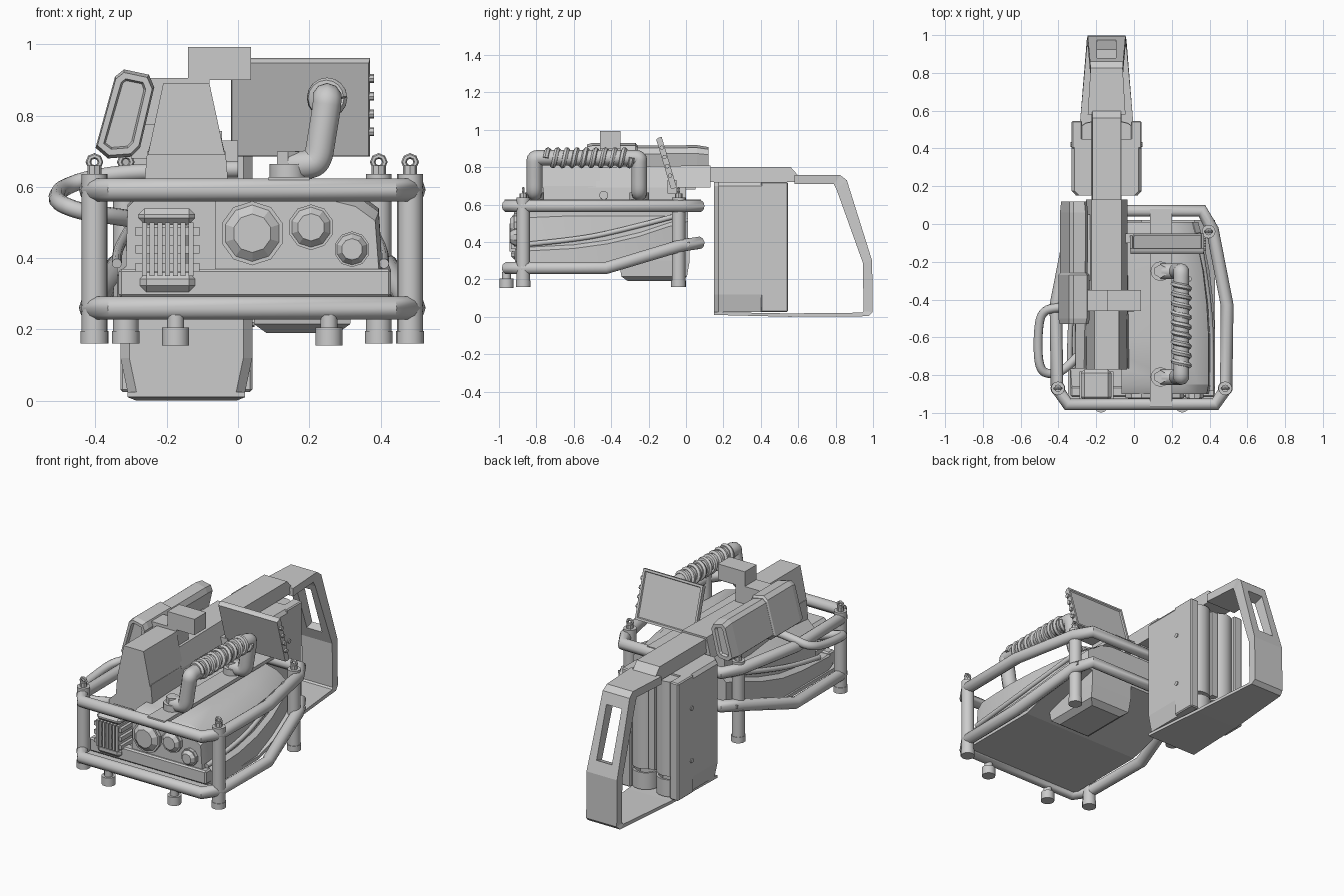
import bpy, bmesh
from math import sin, cos, pi, radians
from mathutils import Vector, Matrix

if "Cube" in bpy.data.objects:
    bpy.data.objects.remove(bpy.data.objects["Cube"])

def select(ob, smooth=0):
    bpy.ops.object.select_all(action='DESELECT')
    bpy.context.view_layer.objects.active = ob
    ob.select_set(True)
    if smooth:
        bpy.ops.object.shade_smooth_by_angle(angle=radians(smooth))
    return ob

def link(name, data, smooth=0):
    ob = bpy.data.objects.new(name, data)
    bpy.context.collection.objects.link(ob)
    return select(ob, smooth)

def finish(name, bm, smooth=0):
    bmesh.ops.recalc_face_normals(bm, faces=bm.faces)
    me = bpy.data.meshes.new(name)
    bm.to_mesh(me)
    return link(name, me, smooth)

def loft(name, rings, smooth=0, inset=0, depth=0, closed=False):
    """Skin a list of equal rings; optionally recess the last end cap."""
    bm = bmesh.new()
    vs = [[bm.verts.new(p) for p in r] for r in rings]
    n = len(vs[0])
    for a, b in list(zip(vs, vs[1:])) + ([(vs[-1], vs[0])] if closed else []):
        for i in range(n):
            bm.faces.new((a[i], a[(i + 1) % n], b[(i + 1) % n], b[i]))
    caps = [] if closed else [bm.faces.new(vs[0]), bm.faces.new(vs[-1])]
    bmesh.ops.recalc_face_normals(bm, faces=bm.faces)
    if inset:
        bmesh.ops.inset_region(bm, faces=caps[1:], thickness=inset, depth=0)
        bmesh.ops.inset_region(bm, faces=caps[1:], thickness=inset * .3, depth=-depth)
    return finish(name, bm, smooth)

def box(name, x0, x1, y0, y1, z0, z1, bevel=0):
    bm = bmesh.new()
    m = Matrix.Translation(((x0 + x1) / 2, (y0 + y1) / 2, (z0 + z1) / 2))
    bmesh.ops.create_cube(bm, size=1, matrix=m @ Matrix.Diagonal((x1 - x0, y1 - y0, z1 - z0, 1)))
    if bevel:
        bmesh.ops.bevel(bm, geom=bm.edges[:], offset=bevel, segments=1, affect='EDGES')
    return finish(name, bm)

def cyl(name, a, b, r, n=16, r2=None, smooth=40):
    a, b = Vector(a), Vector(b)
    m = Matrix.Translation((a + b) / 2) @ (b - a).to_track_quat('Z', 'Y').to_matrix().to_4x4()
    bm = bmesh.new()
    bmesh.ops.create_cone(bm, cap_ends=True, segments=n, radius1=r, radius2=r2 or r, depth=(b - a).length, matrix=m)
    return finish(name, bm, smooth)

def tube(name, pts, r, cyclic=False, res=3, curved=False):
    cu = bpy.data.curves.new(name, 'CURVE')
    cu.dimensions = '3D'
    cu.bevel_depth, cu.bevel_resolution, cu.use_fill_caps = r, res, True
    s = cu.splines.new('NURBS' if curved else 'POLY')
    s.points.add(len(pts) - 1)
    for p, c in zip(s.points, pts):
        p.co = (*c, 1)
    s.order_u, s.use_endpoint_u, s.resolution_u, s.use_cyclic_u = 3, True, 5, cyclic
    link(name, cu)
    bpy.ops.object.convert(target='MESH')
    return select(bpy.context.object, 50)

def carve(ob, cutter):
    cutter.hide_render = True
    mod = select(ob).modifiers.new("carve", 'BOOLEAN')
    mod.operation, mod.object, mod.solver = 'DIFFERENCE', cutter, 'EXACT'
    bpy.ops.object.modifier_apply(modifier="carve")
    bpy.data.objects.remove(cutter)

# Roll cage: two rails, posts, rubber feet and eye bolts
CX = .04
half = [(.39, -.955), (.448, -.87), (.453, -.43), (.375, -.03), (.32, .07)]
loop = half + [(-x, y) for x, y in reversed(half)]
tube("cage_top_rail", [(CX + x, y, .592) for x, y in loop], .034, True)
low_z = lambda y: .26 if y < -.42 else min(.395, .26 + (y + .43) * .3)
tube("cage_lower_rail", [(CX + x, y, low_z(y)) for x, y in loop], .034, True)
for s in (-1, 1):
    for hx, y in ((.443, -.87), (.355, -.04)):
        x = CX + s * hx
        cyl("cage_post", (x, y, .19), (x, y, .637), .036)
        cyl("cage_foot", (x, y, .16), (x, y, .195), .039)
        cyl("bolt_base", (x, y, .637), (x, y, .66), .02, 8)
        bpy.ops.mesh.primitive_torus_add(location=(x, y, .67), rotation=(pi / 2, 0, 0), major_radius=.017,
                                         minor_radius=.008, major_segments=8, minor_segments=6)
        bpy.context.object.name = "eye_bolt"
    x = CX + s * .215
    cyl("front_foot", (x, -.96, .155), (x, -.96, .205), .038)
    cyl("front_foot_cone", (x, -.96, .205), (x, -.96, .24), .024, 12)

# Main housing: sections along y with a sweeping shoulder, bay cut out for the filter
rings = []
for y, xl, xr, zb, sh, zt in ((-.9, -.33, .42, .285, .37, .565), (-.85, -.34, .43, .275, .372, .59),
                              (-.6, -.34, .43, .27, .385, .6), (-.42, -.34, .42, .27, .41, .6),
                              (-.25, -.32, .4, .32, .45, .6), (-.1, -.29, .37, .365, .5, .6), (.01, -.27, .34, .395, .53, .59)):
    rings.append([(x, y, z) for x, z in (
        (xl, zb), (xr, zb), (xr, sh - .02), (xr - .025, sh), (xr - .035, zt - .06), (xr - .09, zt - .02), (xr - .17, zt),
        (xl + .08, zt), (xl + .03, zt - .05), (xl + .025, sh), (xl, sh - .02))])
carve(loft("engine_housing", rings, 25), box("bay_cutter", -.5, -.065, -1, -.765, .36, .8))
for s, x, y in ((1, .4, -.88), (-1, -.33, -.76)):
    tube("housing_seam", [(x + .01 * s, y, .385), (x + .012 * s, -.6, .41), (x - .01 * s, -.35, .46),
                          (x - .06 * s, -.05, .54)], .014, curved=True)
box("front_skirt", -.335, .43, -.915, -.86, .29, .37, .008)
box("housing_strap", .085, .2, -.97, .08, .608, .628)
loft("bottom_plate", [[(-.35, y, z), (.43, y, z), (.43, y, z + .02), (-.35, y, z + .02)]
                      for y, z in ((-.93, .255), (-.42, .255), (.02, .38))])
loft("sump", [[(.18 + i * a, -.17 + j * b, z) for i, j in ((-1, -1), (1, -1), (1, 1), (-1, 1))]
              for z, a, b in ((.19, .1, .14), (.215, .135, .175), (.3, .14, .19), (.42, .14, .19))])
# Faceted caps on the front face
for x, z, r in ((.04, .47, .09), (.205, .487, .064), (.32, .425, .05)):
    cyl("cap_rim", (x, -.88, z), (x, -.92, z), r, 10, smooth=0)
    cyl("cap_dome", (x, -.92, z), (x, -.94, z), r * .88, 10, r * .6, smooth=0)
# Ribbed air filter in the bay
box("filter_core", -.265, -.13, -.92, -.77, .35, .5, .02)
box("filter_top", -.28, -.12, -.935, -.77, .495, .54, .018)
box("filter_bottom", -.275, -.12, -.935, -.77, .305, .36, .018)
for i in range(7):
    x = -.263 + i * .0218
    box("filter_fin", x - .007, x + .007, -.945, -.78, .35, .5)
for z in (.375, .425, .475):
    box("filter_band", -.288, -.108, -.936, -.78, z - .012, z + .012)

# Central spine, front block and sight
def trap(y, z0, z1, a, b, c=-.145):
    return [(c - a, y, z0), (c + a, y, z0), (c + b, y, z1), (c - b, y, z1)]
loft("spine_base", [trap(-.765, .58, .7, .12, .11), trap(0, .58, .7, .11, .1)])
loft("front_block", [trap(-.77, .69, .89, .108, .065), trap(-.46, .69, .89, .108, .065)])
loft("spine_mid", [trap(-.48, .69, .8, .11, .08), trap(.13, .69, .81, .11, .08)])
loft("spine_beam", [trap(.1, .72, .8, .08, .075), trap(.56, .72, .8, .08, .075), trap(.6, .72, .755, .08, .075)])
box("sight_block", -.14, .037, -.46, -.35, .9, .993)
box("sight_bracket", -.27, -.14, -.46, -.35, .775, .906)
box("sight_stem", -.14, -.08, -.46, -.35, .78, .9)

# Rear handle loop swept through outer/inner points with varying width, slotted grip
rings = []
for yo, zo, yi, zi, w in ((.58, .757, .58, .71, .1), (.825, .757, .79, .71, .085), (.86, .73, .805, .68, .088),
                          (.995, .3, .945, .29, .1), (.998, .025, .95, .03, .1), (.975, .003, .94, .022, .105),
                          (.55, .0, .55, .018, .14), (.15, .01, .15, .025, .165)):
    rings.append([(-.145 - w, yo, zo), (-.145 + w, yo, zo), (-.145 + w, yi, zi), (-.145 - w, yi, zi)])
cut = box("grip_cutter", -.05, .05, -.15, .15, -.155, .155)
cut.location, cut.rotation_euler = (-.145, .9, .51), (radians(17), 0, 0)
carve(loft("rear_handle", rings), cut)

# Fuel pack: block, side cheeks and two canisters at the back
def pack(z, a, c=.025):
    half = [(a, .45), (a, .15 + c), (a - c, .15)]
    return [(-.145 + x, y, z) for x, y in half] + [(-.145 - x, y, z) for x, y in reversed(half)]
loft("pack_block", [pack(z, a) for z, a in ((.025, .165), (.12, .185), (.7, .185), (.72, .17))])
box("pack_centre", -.165, -.125, .44, .53, .16, .7)
for s in (-1, 1):
    x, cx, xs = (-.145 + s * d for d in (.157, .08, .187))
    box("pack_cheek", x - .028, x + .028, .4, .545, .025, .72, .006)
    cyl("canister", (cx, .46, .15), (cx, .46, .71), .08)
    loft("canister_cup", [[(cx + r * cos(t * pi / 8), .465 + r * sin(t * pi / 8), z) for t in range(16)]
                          for r, z in ((.078, .03), (.078, .13), (.065, .13), (.065, .03))], 40, closed=True)
    for z in (.22, .53):
        cyl("pack_bolt", (xs - s * .02, .42, z), (xs + s * .004, .42, z), .013, 8)

# Side scanner on the left: tilted octagonal body with a hood
OCT = ((-.32, .93), (-.25, .915), (-.235, .88), (-.275, .71), (-.3, .685), (-.365, .68), (-.4, .71), (-.345, .91))
octo = lambda y, k: [(-.32 + (x + .32) * k, y, .805 + (z - .805) * k) for x, z in OCT]
loft("scanner_hood", [octo(-.26, .9), octo(-.27, 1), octo(-.5, 1), octo(-.53, .93)], inset=.018, depth=.02)
loft("scanner_body", [octo(-.27, .88), octo(.06, .9), octo(.12, .82)], inset=.022, depth=.015)
box("scanner_mount", -.3, -.2, -.3, .05, .68, .78)

# Tilted display with bezel on the rear and edge buttons
T = Matrix.Translation((.175, -.105, .822)) @ Matrix.Rotation(.29, 4, 'X')
rect = lambda y, a, b: [T @ Vector(p) for p in ((-a, y, -b), (a, y, -b), (a, y, b), (-a, y, b))]
loft("display", [rect(-.016, .192, .136), rect(0, .195, .142), rect(.016, .195, .142)], inset=.018, depth=.008)
for z in (-.07, -.018, .034, .086):
    cyl("display_button", T @ Vector((.19, 0, z)), T @ Vector((.207, 0, z)), .012, 8)
box("display_bracket", -.06, .0, -.1, -.05, .66, .73)

# Carry handle with coiled wrap
X, H, Y0, Y1 = .25, .85, -.81, -.25
end = lambda y, d: [(.14, y, .66), (.2, y, .66), (.225, y, .675), (.235, y, .74), (X, y, .83), (X, y, H), (X, y + d * .06, H)]
tube("carry_handle", end(Y0, 1) + end(Y1, -1)[::-1], .042, curved=True)
tube("handle_wrap", [(X + .042 * cos(pi * i / 8), -.75 + .46 * i / 144, H + .042 * sin(pi * i / 8))
                     for i in range(145)], .015, res=1)
for y in (Y0, Y1):
    cyl("handle_washer", (.14, y, .62), (.14, y, .665), .052, 12)
    cyl("handle_nut", (.14, y, .665), (.14, y, .7), .036, 6, smooth=0)
# Cable looping out of the left side
tube("side_cable", [(0, -.44, .65), (-.25, -.44, .645), (-.4, -.44, .63), (-.49, -.46, .6), (-.51, -.58, .575),
                    (-.505, -.77, .555), (-.44, -.8, .53), (-.36, -.77, .52), (-.3, -.7, .51)], .024, curved=True)
